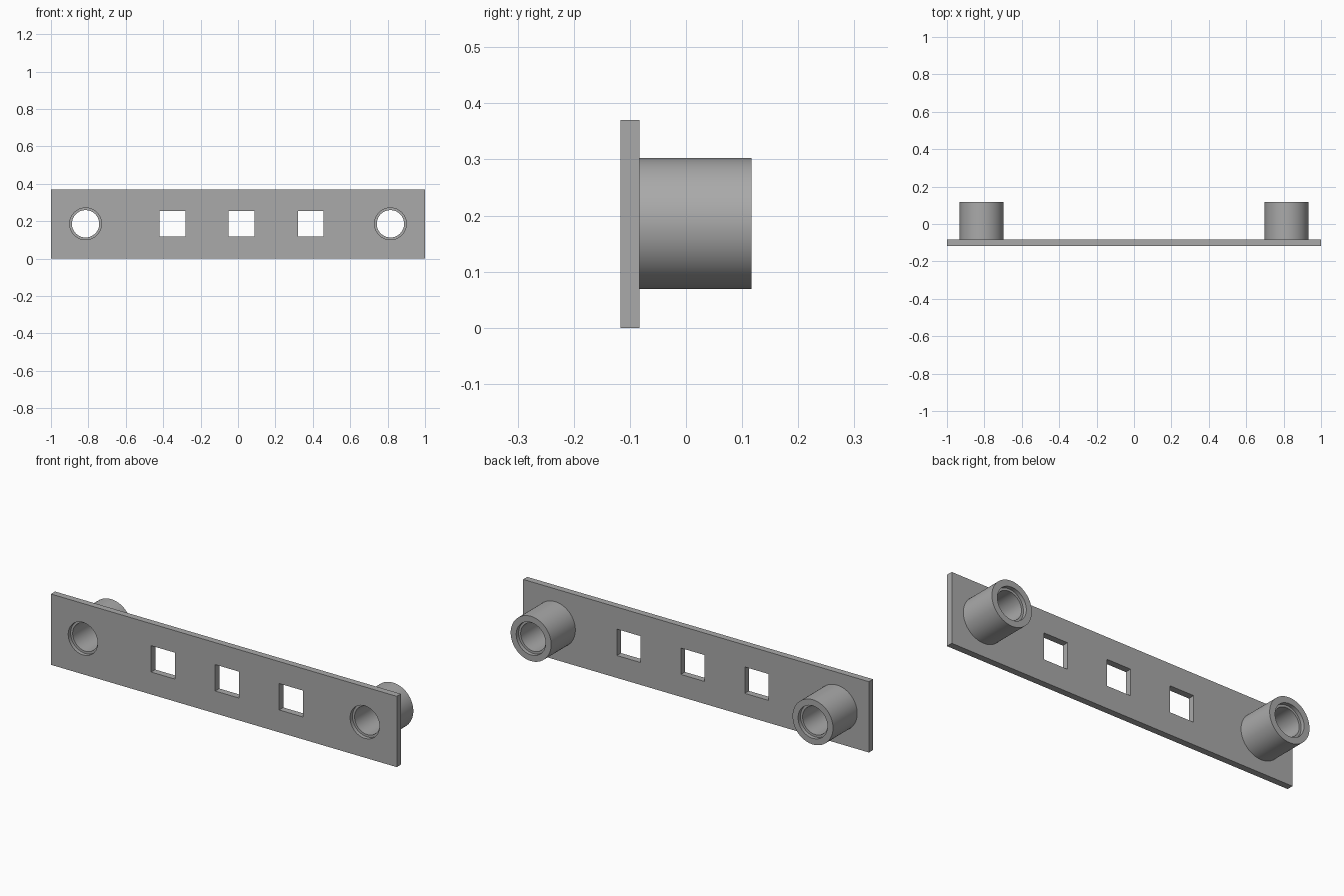
import bpy, bmesh, math
from mathutils import Matrix

if "Cube" in bpy.data.objects:
    bpy.data.objects.remove(bpy.data.objects["Cube"])

# Single plain grey
grey = bpy.data.materials.new("plain grey")
grey.use_nodes = True
colour = (0.4, 0.4, 0.4, 1)
grey.diffuse_color = colour
grey.node_tree.nodes["Principled BSDF"].inputs["Base Color"].default_value = colour

FRONT, PLATE_BACK, BACK = -0.117, -0.083, 0.117
HEIGHT, MID = 0.37, 0.186
POST_X = 0.815
OUTER, MOUTH, BORE, STEP = 0.117, 0.085, 0.073, 0.02
SEGMENTS = 64


def add_object(name, bm):
    bmesh.ops.recalc_face_normals(bm, faces=bm.faces)
    mesh = bpy.data.meshes.new(name)
    bm.to_mesh(mesh)
    bm.free()
    mesh.materials.append(grey)
    obj = bpy.data.objects.new(name, mesh)
    bpy.context.collection.objects.link(obj)
    return obj


def box(name, x, y0, y1, z, width, height):
    bm = bmesh.new()
    place = Matrix.Translation((x, (y0 + y1) / 2, z)) @ Matrix.Diagonal((width, y1 - y0, height, 1))
    bmesh.ops.create_cube(bm, size=1, matrix=place)
    return add_object(name, bm)


def lathe(name, x, profile):
    """Revolve a closed (radius, y) profile about a front-to-back axis."""
    bm = bmesh.new()
    verts = [bm.verts.new((x + r, y, MID)) for r, y in profile]
    edges = [bm.edges.new((v, verts[i - 1])) for i, v in enumerate(verts)]
    bmesh.ops.spin(bm, geom=verts + edges, cent=(x, 0, MID), axis=(0, 1, 0),
                   angle=math.tau, steps=SEGMENTS, use_merge=True)
    bmesh.ops.remove_doubles(bm, verts=bm.verts, dist=1e-5)
    return add_object(name, bm)


def smooth(obj):
    bpy.ops.object.select_all(action='DESELECT')
    obj.select_set(True)
    bpy.context.view_layer.objects.active = obj
    bpy.ops.object.shade_smooth_by_angle(angle=math.radians(30))


def cut(target, cutter):
    mod = target.modifiers.new("cut", 'BOOLEAN')
    mod.operation, mod.solver, mod.object = 'DIFFERENCE', 'EXACT', cutter
    bpy.context.view_layer.objects.active = target
    bpy.ops.object.modifier_apply(modifier=mod.name)
    bpy.data.objects.remove(cutter)


# Flat plate with three square windows
plate = box("plate", 0, FRONT, PLATE_BACK, HEIGHT / 2, 2, HEIGHT)
for i in (-1, 0, 1):
    cut(plate, box("window_cutter", 0.019 + i * 0.37, FRONT - 0.1, PLATE_BACK + 0.1, MID, 0.138, 0.138))

# Round mouths through the plate, and stepped hollow posts behind them
posts = []
for name, x in (("right_post", -POST_X), ("left_post", POST_X)):
    bm = bmesh.new()
    place = Matrix.Translation((x, PLATE_BACK, MID)) @ Matrix.Rotation(math.pi / 2, 4, 'X')
    bmesh.ops.create_cone(bm, cap_ends=True, segments=SEGMENTS, radius1=MOUTH, radius2=MOUTH,
                          depth=0.2, matrix=place)
    cut(plate, add_object("mouth_cutter", bm))
    inner = FRONT + STEP
    posts.append(lathe(name, x, [
        (OUTER, PLATE_BACK), (OUTER, BACK), (MOUTH, BACK), (MOUTH, BACK - STEP),
        (BORE, BACK - STEP), (BORE, inner), (MOUTH, inner), (MOUTH, PLATE_BACK)]))

for obj in [plate] + posts:
    smooth(obj)
